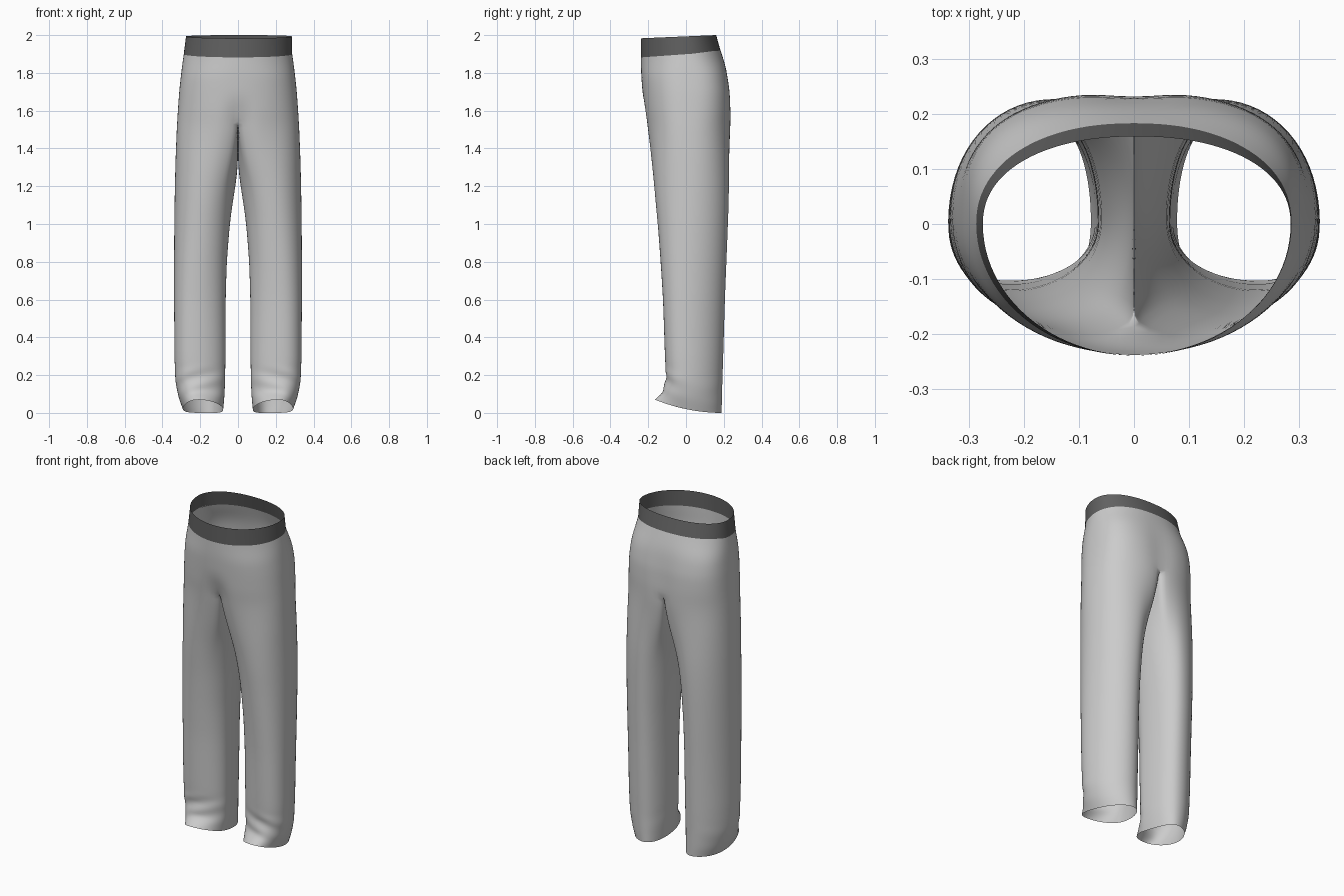
import bpy, bmesh
from math import sin, cos, pi, radians, exp

if "Cube" in bpy.data.objects:
    bpy.data.objects.remove(bpy.data.objects["Cube"])

OUT, INN = 24, 12        # segments round the outside / inseam of one leg
CROTCH = 1.55

# z, outer x, front y, back y, inseam x
PROFILE = [
    (1.90, .287, -.239, .184, .0), (1.80, .301, -.238, .217, .0),
    (1.70, .312, -.231, .235, .0), (1.60, .319, -.223, .240, .0),
    (1.50, .325, -.210, .240, .0), (1.35, .331, -.190, .236, .003),
    (1.20, .335, -.170, .230, .016), (1.00, .338, -.150, .223, .043),
    (0.80, .339, -.135, .215, .059), (0.60, .339, -.122, .207, .065),
    (0.30, .337, -.112, .198, .066), (0.15, .332, -.106, .193, .068),
    (0.06, .315, -.120, .191, .072), (0.00, .292, -.165, .189, .078)]


def section(z):
    for a, b in zip(PROFILE, PROFILE[1:]):
        if z >= b[0]:
            t = (a[0] - z) / (a[0] - b[0])
            return [p + (q - p) * t for p, q in zip(a[1:], b[1:])]
    return PROFILE[-1][1:]


def smooth(t):
    t = max(0, min(1, t))
    return t * t * (3 - 2 * t)


def oval(a, cx, rx, cy, front, back, nf=2.0, nb=2.3, nf_in=None, nb_in=None):
    """Superellipse; inner (-x) quadrants may have their own roundness."""
    c, s = cos(a), sin(a)
    n = nf if s < 0 else nb
    if c < 0:
        n = (nf_in if s < 0 else nb_in) or n
    sg = lambda v, e: (1 if v >= 0 else -1) * abs(v) ** e
    r = front if s < 0 else back
    return cx + rx * sg(c, 2 / n), cy + abs(r - cy) * sg(s, 2 / n)


def trouser_point(z, k):
    w, yf, yb, xi = section(z)
    b = smooth((CROTCH - z) / .45) ** .8
    low = smooth((1.3 - z) / .9)
    dip = .03 * smooth((1.69 - z) / .15)
    if k <= OUT:                       # outside of hip and leg
        a = -pi / 2 + pi * k / OUT
        top = smooth((1.9 - z) / .14)
        tx, ty = oval(a, 0, w, 0, yf, yb, 2.0 + .2 * top,
                      2.2 + .6 * top - .3 * smooth((1.72 - z) / .25))
        if k in (0, OUT):
            tx = 0
        groove = exp(-(tx / .05) ** 2)
        # front fork and seat seam
        ty += dip * groove if a < 0 else -.01 * groove * smooth((1.85 - z) / .2)
        la, sag = a * 125 / 90, 0
    else:                              # crotch saddle and inseam
        u = (k - OUT) / INN
        tx, ty = 0, yb - .01 + (yf + dip - yb + .01) * u
        la, sag = radians(125 + 110 * u), .08 * sin(pi * u)
    lx, ly = oval(la, (w + xi) / 2, (w - xi) / 2, .02 - .02 * low, yf, yb,
                  2.1 + .25 * low, 1.95 - .12 * low, 2.1 - .2 * low, 1.95 + .35 * low)
    # legs turn outwards at the front
    s = sin(la)
    lx += (.02 * low * max(0, -s) - .022 * max(0, s)) * (1 - abs(cos(la)))
    x, y = tx + (lx - tx) * b, ty + (ly - ty) * b
    # hem lifted at the front, creases above it, sloping waist
    f = max(0, min(1, (yb - y) / (yb - yf)))
    zz = z - sag * (1 - b)
    if z < .3:
        zz += .07 * f * f * (1 - z / .3)
        y += .006 * f * sin(z * 55 + x * 25) * smooth(z / .06) * smooth((.25 - z) / .1)
    zz += smooth((z - 1.65) / .25) * (-.012 + .03 * (1 - f))
    return x, y, zz


def finish(bm, name, color=None, mirror=False):
    bmesh.ops.recalc_face_normals(bm, faces=bm.faces)
    me = bpy.data.meshes.new(name)
    bm.to_mesh(me)
    bm.free()
    ob = bpy.data.objects.new(name, me)
    bpy.context.collection.objects.link(ob)
    if mirror:
        m = ob.modifiers.new("mirror", 'MIRROR')
        m.merge_threshold = .0005
    ob.modifiers.new("smooth", 'SUBSURF').levels = 1
    ob.modifiers["smooth"].render_levels = 1
    for p in me.polygons:
        p.use_smooth = True
    if color:
        mat = bpy.data.materials.new(name)
        mat.diffuse_color = color
        mat.use_nodes = True
        mat.node_tree.nodes["Principled BSDF"].inputs["Base Color"].default_value = mat.diffuse_color
        me.materials.append(mat)
    return ob


def bridge(bm, a, b, closed):
    n = len(a)
    for i in range(n if closed else n - 1):
        j = (i + 1) % n
        bm.faces.new((a[i], a[j], b[j], b[i]))


# Trousers: half built, then mirrored
bm = bmesh.new()
rows = []
hip_z = [1.9, 1.86, 1.82, 1.78, 1.74, 1.7, 1.65, 1.6, CROTCH]
leg_z = [1.51, 1.47, 1.42, 1.38, 1.34, 1.29, 1.24, 1.18, 1.1, 1, .9, .8, .7, .6, .5, .4, .32,
         .28, .25, .22, .19, .16, .13, .1, .07, .045, .02, 0]
for z in hip_z + leg_z:
    count = OUT + 1 if z > CROTCH else OUT + INN
    rows.append([bm.verts.new(trouser_point(z, k)) for k in range(count)])
for a, b in zip(rows, rows[1:]):
    if len(a) == OUT + 1:
        bridge(bm, a, b[:OUT + 1], False)
    else:
        bridge(bm, a, b, True)
finish(bm, "trousers", mirror=True)

# Waistband: tilted open band, narrower at the top
bm = bmesh.new()
rings = []
for t in (0, .25, .5, .75, 1):
    ring = []
    for i in range(48):
        x, y = oval(2 * pi * i / 48, .005 * t, .288 - .007 * t, 0,
                    -.24, .185 - .025 * t, 2.0, 2.2)
        g = (y + .24) / .42
        ring.append(bm.verts.new((x, y, (1.882 + .030 * g) * (1 - t) + (1.983 + .018 * g) * t)))
    rings.append(ring)
for a, b in zip(rings, rings[1:]):
    bridge(bm, a, b, True)
finish(bm, "waistband", (.12, .12, .12, 1))
